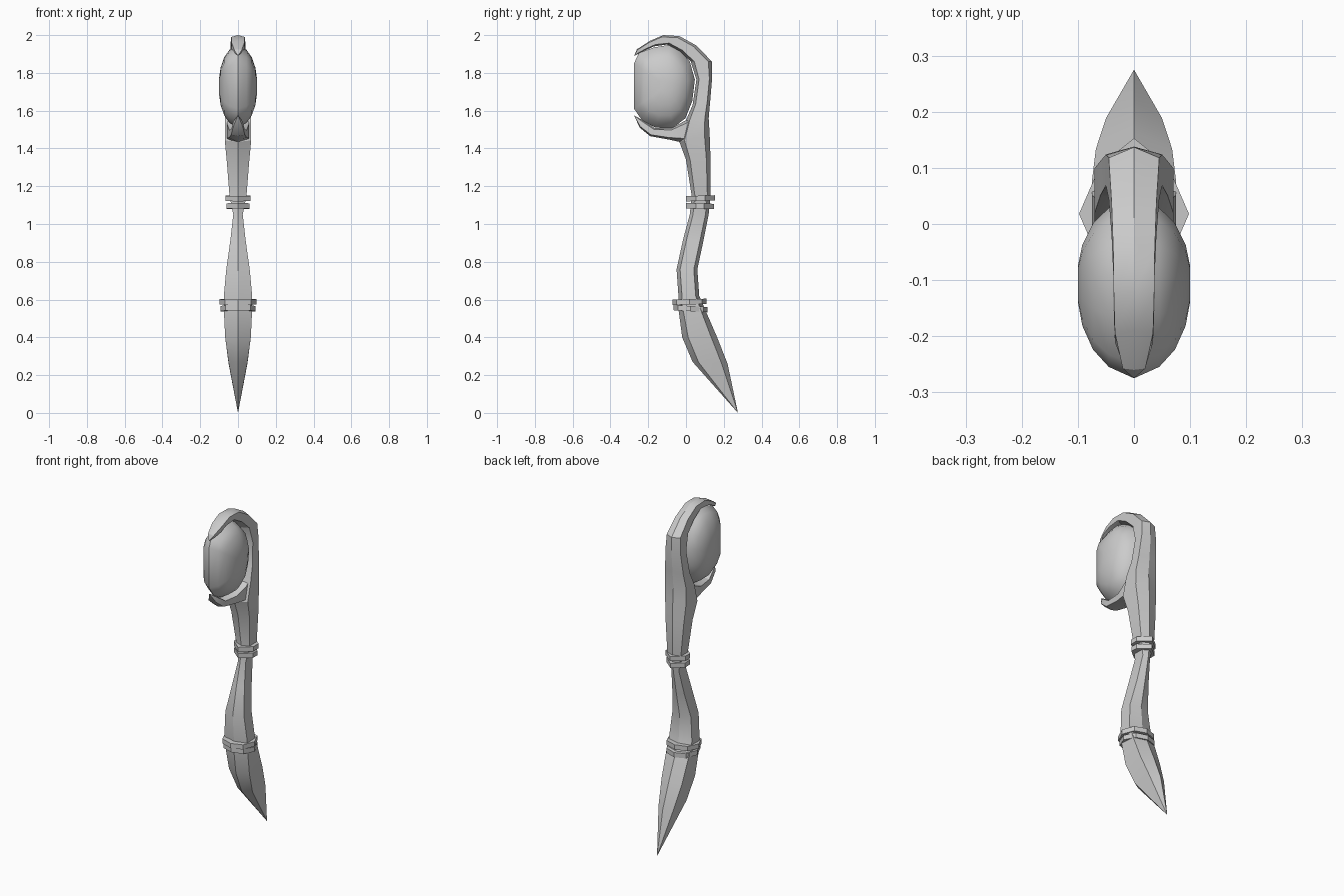
import bpy, bmesh, math
from mathutils import Vector

if "Cube" in bpy.data.objects:
    bpy.data.objects.remove(bpy.data.objects["Cube"])


def finish(name, bm, angle=None):
    bmesh.ops.remove_doubles(bm, verts=bm.verts[:], dist=0.0005)
    bmesh.ops.recalc_face_normals(bm, faces=bm.faces[:])
    me = bpy.data.meshes.new(name)
    bm.to_mesh(me)
    bm.free()
    ob = bpy.data.objects.new(name, me)
    bpy.context.collection.objects.link(ob)
    if angle:
        bpy.ops.object.select_all(action='DESELECT')
        ob.select_set(True)
        bpy.context.view_layer.objects.active = ob
        bpy.ops.object.shade_smooth_by_angle(angle=math.radians(angle))
    return ob


def skin(bm, rings):
    """Join consecutive closed loops with quads."""
    for a, b in zip(rings, rings[1:]):
        n = len(a)
        for i in range(n):
            j = (i + 1) % n
            bm.faces.new((a[i], a[j], b[j], b[i]))


def hex_loft(name, sections, s=0.17):
    """Six-sided loft; each section is (front y, z, back y, z, half width)."""
    bm = bmesh.new()
    rings = []
    for fy, fz, by, bz, w in sections:
        f, b = Vector((0, fy, fz)), Vector((0, by, bz))
        p, q, x = f.lerp(b, s), f.lerp(b, 1 - s), Vector((w, 0, 0))
        rings.append([bm.verts.new(c) for c in (f, p + x, q + x, b, q - x, p - x)])
    skin(bm, rings)
    bm.faces.new(rings[0])
    bm.faces.new(rings[-1])
    bmesh.ops.dissolve_degenerate(bm, dist=0.0005, edges=bm.edges[:])
    return finish(name, bm, 28)


def collar(name, y, z, profile, tilt, h=0.028):
    """Flat prism ring around the handle."""
    bm = bmesh.new()
    rings = []
    for dz in (-h / 2, h / 2):
        rings.append([bm.verts.new((px, y + py, z + dz + tilt * py)) for px, py in profile])
    skin(bm, rings)
    for r in rings:
        bm.faces.new(r)
    return finish(name, bm)


# Handle: pointed blade foot, curved grip and hooked arch in one sweep
hex_loft("handle", [
    (.275, 0, .275, 0, 0),
    (.035, .27, .22, .26, .05),
    (-.02, .40, .165, .40, .068),
    (-.04, .55, .10, .55, .075),
    (-.04, .62, .07, .62, .075),
    (-.05, .76, .06, .76, .062),
    (-.015, .92, .09, .90, .04),
    (.02, 1.05, .12, 1.05, .025),
    (.03, 1.15, .13, 1.15, .045),
    (0, 1.34, .13, 1.34, .06),
    (-.035, 1.435, .125, 1.48, .07),
    (0, 1.55, .12, 1.56, .07),
    (.035, 1.63, .128, 1.65, .06),
    (.055, 1.765, .138, 1.77, .05),
    (.025, 1.86, .137, 1.86, .045),
    (-.035, 1.915, .055, 1.945, .04),
    (-.10, 1.95, -.035, 1.995, .037),
    (-.17, 1.94, -.12, 2.0, .036),
    (-.215, 1.92, -.19, 1.97, .034),
    (-.245, 1.905, -.26, 1.925, .02),
    (-.275, 1.89, -.275, 1.89, 0)])

# Lower claw holding the stone
hex_loft("lower_claw", [
    (.04, 1.58, .01, 1.42, .055),
    (0, 1.55, -.035, 1.435, .058),
    (-.075, 1.508, -.09, 1.447, .046),
    (-.165, 1.508, -.19, 1.465, .036),
    (-.23, 1.55, -.245, 1.51, .025),
    (-.275, 1.575, -.275, 1.575, 0)])

# Collars: two stacked rings at each joint
def octagon(w, b):
    return [(0, b), (.7 * w, .75 * b), (w, 0), (.7 * w, -.75 * b),
            (0, -b), (-.7 * w, -.75 * b), (-w, 0), (-.7 * w, .75 * b)]

def hexagon(w, b):
    return [(0, b), (w, .3 * b), (w, -.3 * b), (0, -b), (-w, -.3 * b), (-w, .3 * b)]

collar("lower_collar_top", .018, .588, octagon(.098, .09), .03)
collar("lower_collar_bottom", .025, .552, octagon(.093, .09), -.06)
collar("upper_collar_top", .077, 1.136, hexagon(.066, .076), .03)
collar("upper_collar_bottom", .074, 1.095, hexagon(.062, .073), -.03)

# Stone: lens-shaped gem with a sharp rim
rim = [(-.275, 1.85), (-.25, 1.905), (-.17, 1.935), (-.09, 1.948), (-.03, 1.915),
       (.02, 1.86), (.047, 1.765), (.033, 1.65), (-.003, 1.56), (-.07, 1.508),
       (-.16, 1.51), (-.23, 1.545), (-.275, 1.61)]
bm = bmesh.new()
cy, cz = -.105, 1.73
edge = [bm.verts.new((0, y, z)) for y, z in rim]
for side in (1, -1):
    rings = [edge]
    for r, x in ((.88, .045), (.7, .073), (.45, .092), (.2, .1)):
        rings.append([bm.verts.new((side * x, cy + (y - cy) * r, cz + (z - cz) * r))
                      for y, z in rim])
    skin(bm, rings)
    bm.faces.new(rings[-1])
finish("stone", bm, 40)
